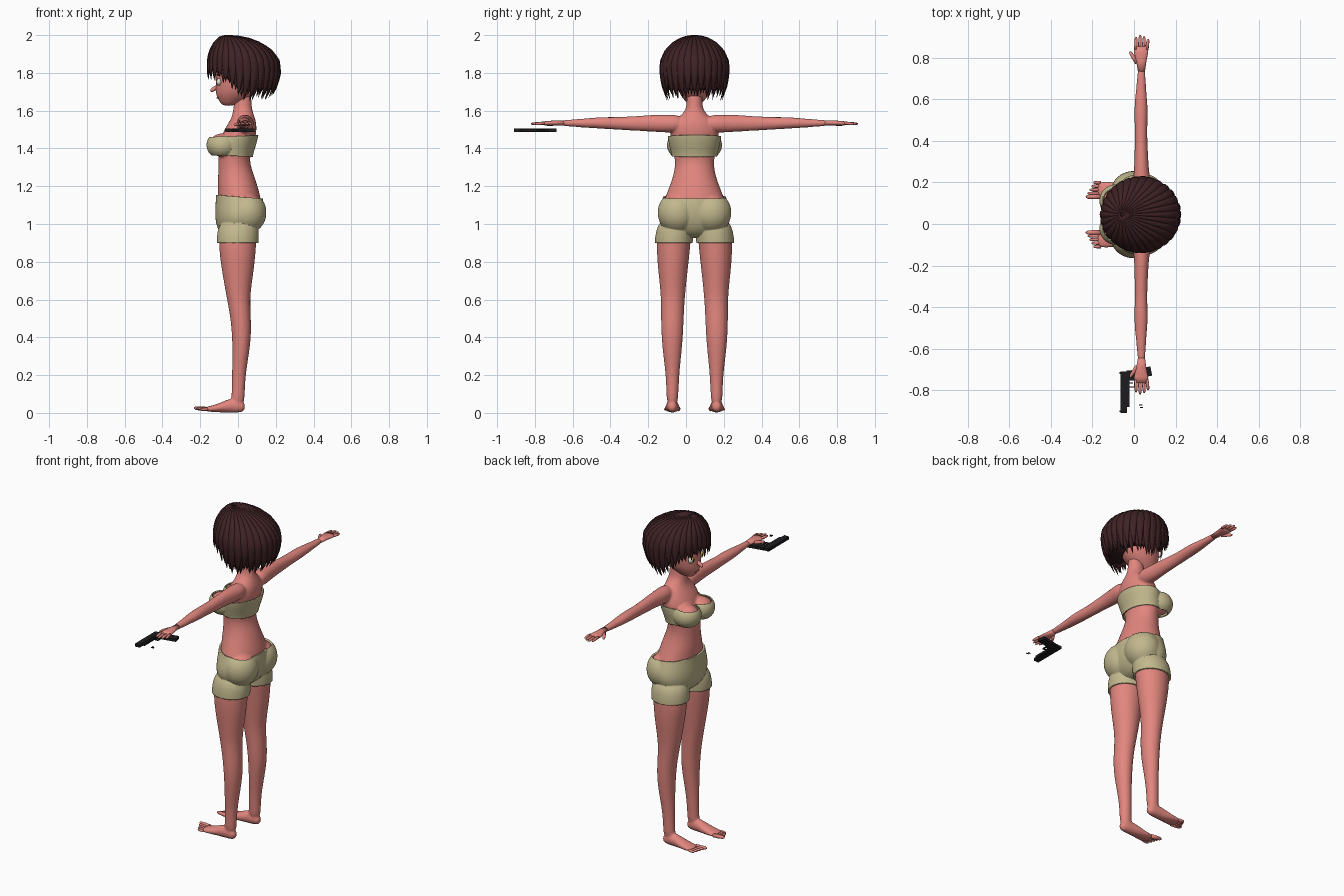
import bpy, bmesh, math, random
from mathutils import Vector, Matrix

random.seed(4)
cube = bpy.data.objects.get("Cube")
if cube:
    bpy.data.objects.remove(cube, do_unlink=True)
CENTRE_Y = 0.045
made = []


def material(name, rgb):
    m = bpy.data.materials.new(name)
    m.use_nodes = True
    m.diffuse_color = (*rgb, 1)
    m.node_tree.nodes["Principled BSDF"].inputs["Base Color"].default_value = (*rgb, 1)
    return m


skin = material("skin", (0.76, 0.24, 0.21))
cloth = material("khaki_cloth", (0.54, 0.48, 0.27))
hair_mat = material("dark_brown_hair", (0.05, 0.016, 0.018))
black = material("black_metal", (0.012, 0.012, 0.014))
white = material("eye_white", (0.8, 0.8, 0.78))
amber = material("amber_iris", (0.6, 0.4, 0.05))
lip = material("lip", (0.45, 0.1, 0.1))


def finish(name, bm, mat, smooth=True, subsurf=0):
    bmesh.ops.recalc_face_normals(bm, faces=bm.faces)
    me = bpy.data.meshes.new(name)
    for f in bm.faces:
        f.smooth = smooth
    bm.to_mesh(me)
    bm.free()
    me.materials.clear()
    me.materials.append(mat)
    ob = bpy.data.objects.new(name, me)
    bpy.context.collection.objects.link(ob)
    if subsurf:
        ob.modifiers.new("Subsurf", 'SUBSURF').levels = subsurf
        ob.modifiers["Subsurf"].render_levels = subsurf
    made.append(ob)
    return ob


def bridge(bm, rings):
    vs = [[bm.verts.new(p) for p in r] for r in rings]
    for a, b in zip(vs, vs[1:]):
        for i in range(len(a)):
            bm.faces.new((a[i], a[i - 1], b[i - 1], b[i]))
    bm.faces.new(vs[0])
    bm.faces.new(vs[-1])


def loft(bm, axis, sections, n=16):
    """Oval rings along an axis: position, then the bounds on the other two axes."""
    u, v = [k for k in range(3) if k != axis]
    rings = []
    for s, a0, a1, b0, b1 in sections:
        ring = []
        for i in range(n):
            t = math.tau * i / n
            p = Vector()
            p[axis] = s
            p[u] = (a0 + a1) / 2 + (a1 - a0) / 2 * math.cos(t)
            p[v] = (b0 + b1) / 2 + (b1 - b0) / 2 * math.sin(t)
            ring.append(p)
        rings.append(ring)
    bridge(bm, rings)


def digit(bm, p, q, r, n=8):
    """Tapered finger or toe from p to q."""
    p, q = Vector(p), Vector(q)
    u = (q - p).orthogonal().normalized()
    v = (q - p).normalized().cross(u)
    bridge(bm, [[p.lerp(q, t) + r * k * (u * math.cos(math.tau * i / n) + v * math.sin(math.tau * i / n))
                 for i in range(n)] for t, k in ((0, 1), (0.5, 1), (0.85, 0.85), (1, 0.4))])


def ball(bm, c, r):
    bmesh.ops.create_icosphere(bm, subdivisions=3, radius=1,
                               matrix=Matrix.Translation(c) @ Matrix.Diagonal((*r, 1)))


def box(bm, x0, x1, y0, y1, z0, z1):
    c = ((x0 + x1) / 2, (y0 + y1) / 2, (z0 + z1) / 2)
    bmesh.ops.create_cube(bm, size=1, matrix=Matrix.Translation(c) @ Matrix.Diagonal((x1 - x0, y1 - y0, z1 - z0, 1)))


def mirror_y(bm):
    dup = bmesh.ops.duplicate(bm, geom=bm.verts[:] + bm.edges[:] + bm.faces[:])["geom"]
    for v in dup:
        if isinstance(v, bmesh.types.BMVert):
            v.co.y *= -1


# Body: limbs and curves are mirrored, then fused with the trunk
bm = bmesh.new()
loft(bm, 2, [(1.03, -.095, .105, .01, .185), (.9, -.108, .1, .018, .206), (.75, -.087, .086, .035, .194),
             (.62, -.063, .063, .05, .178), (.5, -.04, .07, .056, .179), (.4, -.032, .071, .06, .176),
             (.3, -.03, .057, .07, .166), (.2, -.033, .041, .08, .153), (.1, -.034, .036, .085, .149),
             (.04, -.04, .035, .088, .146)])
loft(bm, 0, [(.038, .1, .135, .012, .05), (.015, .09, .146, 0, .07), (-.04, .085, .149, 0, .08),
             (-.09, .077, .156, .002, .055), (-.14, .074, .163, .004, .038), (-.18, .078, .16, .01, .03)])
loft(bm, 1, [(.06, -.01, .09, 1.485, 1.58), (.15, -.008, .082, 1.482, 1.58), (.22, 0, .072, 1.488, 1.579),
             (.3, .002, .068, 1.492, 1.573), (.4, .004, .063, 1.498, 1.566), (.48, 0, .068, 1.503, 1.568),
             (.56, .003, .064, 1.508, 1.561), (.64, .014, .056, 1.514, 1.554), (.72, .016, .056, 1.52, 1.55)])
ball(bm, (.05, .09, 1.06), (.09, .095, .1))
ball(bm, (-.085, .066, 1.418), (.07, .068, .062))
mirror_y(bm)
trunk = [(.935, -.06, .06, .08), (.98, -.105, .105, .165), (1.04, -.112, .125, .192), (1.1, -.11, .128, .174),
         (1.15, -.107, .12, .155), (1.2, -.11, .106, .135), (1.26, -.107, .086, .113), (1.31, -.106, .068, .105),
         (1.36, -.105, .064, .108), (1.42, -.1, .085, .124), (1.48, -.085, .1, .136), (1.53, -.055, .1, .12),
         (1.565, -.034, .09, .085), (1.6, -.027, .077, .048), (1.64, -.022, .072, .042), (1.72, -.02, .07, .042)]
loft(bm, 2, [(z, a, b, -w, w) for z, a, b, w in trunk])
body = finish("body", bm, skin, subsurf=2)
rm = body.modifiers.new("Fuse", 'REMESH')
rm.mode, rm.voxel_size, rm.use_smooth_shade = 'VOXEL', 0.007, True
sm = body.modifiers.new("Soften", 'SMOOTH')
sm.factor, sm.iterations = 0.5, 6

# Clothes: the body surface pushed outward and trimmed
bpy.context.view_layer.update()
fitted = body.evaluated_get(bpy.context.evaluated_depsgraph_get())


def garment(name, push, low, low_tilt, high, high_tilt, max_y):
    me = bpy.data.meshes.new_from_object(fitted)
    bm = bmesh.new()
    bm.from_mesh(me)
    bpy.data.meshes.remove(me)
    bm.normal_update()
    moves = [(v, v.normal * push) for v in bm.verts]
    for v, d in moves:
        v.co += d
    for z, tilt, top in ((low, low_tilt, False), (high, high_tilt, True)):
        bmesh.ops.bisect_plane(bm, geom=bm.verts[:] + bm.edges[:] + bm.faces[:], plane_co=(0, 0, z),
                               plane_no=(tilt, 0, 1), clear_outer=top, clear_inner=not top)
    bmesh.ops.delete(bm, geom=[v for v in bm.verts if abs(v.co.y) > max_y], context='VERTS')
    ob = finish(name, bm, cloth)
    ob.data.set_sharp_from_angle(angle=math.radians(40))
    so = ob.modifiers.new("Thickness", 'SOLIDIFY')
    so.thickness, so.offset = push * 0.95, -1


garment("shorts", .012, .9, 0, 1.145, .08, .3)
garment("bandeau_top", .007, 1.36, .06, 1.465, -.06, .16)

# Toes
bm = bmesh.new()
for i in range(5):
    y = .086 + .017 * i
    digit(bm, (-.16, y, .02), (-.232 + .009 * i, y, .026 - .002 * i), .0115 if i == 0 else .008)
mirror_y(bm)
finish("toes", bm, skin)

# Hands
bm = bmesh.new()
loft(bm, 1, [(.69, .019, .053, 1.521, 1.549), (.74, .01, .06, 1.522, 1.548), (.78, .0, .068, 1.521, 1.545),
             (.81, .001, .07, 1.525, 1.542)])
for x, length in ((.009, .052), (.027, .063), (.045, .056), (.062, .042)):
    digit(bm, (x, .795, 1.534), (x * 1.1, .803 + length, 1.53), .008)
digit(bm, (.014, .73, 1.532), (-.02, .785, 1.525), .0095)
mirror_y(bm)
finish("hands", bm, skin)

# Head with nose
bm = bmesh.new()
loft(bm, 2, [(z, a, b, -w, w) for z, a, b, w in (
    (1.625, -.08, -.02, .025), (1.65, -.102, .03, .05), (1.69, -.122, .09, .083), (1.75, -.118, .13, .102),
    (1.82, -.122, .15, .112), (1.9, -.1, .14, .1), (1.95, -.05, .1, .06))])
digit(bm, (-.105, 0, 1.73), (-.146, 0, 1.703), .013)
finish("head", bm, skin, subsurf=2)

# Face details
for name, mat, c, r in (("eyes", white, (-.1, .045, 1.752), (.012, .025, .02)),
                        ("irises", amber, (-.106, .044, 1.752), (.009, .014, .017)),
                        ("pupils", black, (-.11, .044, 1.752), (.0075, .006, .009)),
                        ("eyebrows", hair_mat, (-.104, .045, 1.79), (.009, .026, .004)),
                        ("mouth", lip, (-.106, 0, 1.668), (.008, .022, .004))):
    bm = bmesh.new()
    ball(bm, c, r)
    if c[1]:
        mirror_y(bm)
    finish(name, bm, mat)

# Hair: an inner cap covered with two layers of tapered locks
dome = [(0, 1.992), (.35, 1.982), (.65, 1.95), (.85, 1.91), (.97, 1.86), (1, 1.8), (.95, 1.73), (.83, 1.66)]


def dome_point(angle, p, scale=1.0):
    i = min(int(p), len(dome) - 2)
    f, z = [a + (b - a) * (p - i) for a, b in zip(dome[i], dome[i + 1])]
    return Vector((-.06 + .09 * f + .19 * scale * f * math.cos(angle), .178 * scale * f * math.sin(angle),
                   1.8 + (z - 1.8) * scale))


def reach(angle):
    return 7 - 1.7 * max(0, -math.cos(angle)) ** 0.7


bm = bmesh.new()
count = 40
angles = [math.tau * i / count for i in range(count)]
bridge(bm, [[dome_point(a, .1 + s / 10 * (reach(a) - .7), .93) for a in angles] for s in range(11)])
finish("hair_cap", bm, hair_mat)


def lock(bm, angle, length, width, scale):
    rings = []
    for s in range(13):
        t = s / 12
        p = .15 + t * (length - .15)
        c = dome_point(angle, p, scale)
        out = Vector((c.x - .02, c.y, (c.z - 1.78) * .9)).normalized()
        along = (dome_point(angle, p + .05, scale) - dome_point(angle, p - .05, scale)).normalized()
        side = out.cross(along).normalized()
        taper = min(1, (1 - t) / .4) ** .7 + .03
        w = width * taper * (.12 + .88 * min(1, p / 4))
        h = .011 * taper
        rings.append([c + side * w * math.cos(math.tau * i / 8) + out * h * math.sin(math.tau * i / 8)
                      for i in range(8)])
    bridge(bm, rings)


for name, n, shift, scale in (("outer_hair_locks", 30, 0, 1), ("inner_hair_locks", 30, .5, .97)):
    bm = bmesh.new()
    for i in range(n):
        a = math.tau * (i + shift) / n
        lock(bm, a, min(7.1, reach(a) + random.uniform(-.5, .25)), .027, scale)
    finish(name, bm, hair_mat)

# Pistol lying flat under the right hand
bm = bmesh.new()
box(bm, -.066, -.034, -.955, -.755, 1.488, 1.505)
box(bm, -.036, -.022, -.925, -.75, 1.49, 1.503)
box(bm, -.07, -.064, -.95, -.942, 1.494, 1.499)
box(bm, -.07, -.064, -.768, -.758, 1.492, 1.501)
grip = bmesh.ops.create_cube(bm, size=1, matrix=Matrix.Translation((.028, -.764, 1.496))
                             @ Matrix.Rotation(.2, 4, 'Z') @ Matrix.Diagonal((.112, .045, .017, 1)))
for s in (-.83, -.795):
    box(bm, -.024, .004, s - .003, s + .003, 1.493, 1.5)
box(bm, 0, .006, -.833, -.78, 1.493, 1.5)
box(bm, -.024, -.006, -.814, -.809, 1.494, 1.499)
finish("pistol", bm, black, smooth=False)

# Small loose pieces beside the pistol
bm = bmesh.new()
for x, y in ((.032, -.917), (.036, -.928)):
    box(bm, x - .008, x + .008, y - .002, y + .002, 1.494, 1.498)
finish("loose_pins", bm, black, smooth=False)

for ob in made:
    ob.location.y = CENTRE_Y
